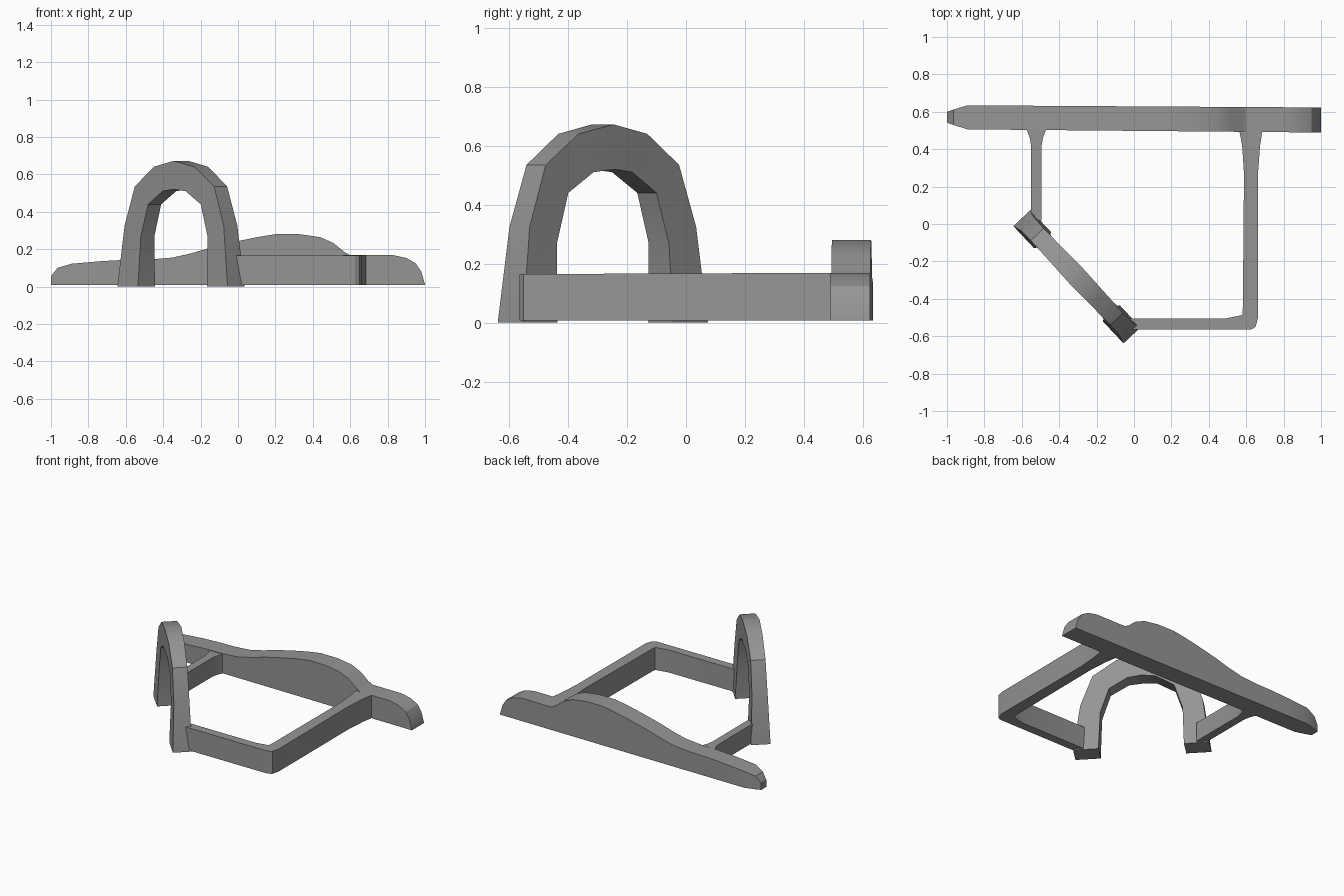
import bpy
import bmesh
import math
from mathutils import Vector

default = bpy.data.objects.get("Cube")
if default:
    bpy.data.objects.remove(default, do_unlink=True)

GREY = (0.3, 0.3, 0.3, 1)
mat = bpy.data.materials.new("plain grey")
mat.use_nodes = True
mat.diffuse_color = GREY
mat.node_tree.nodes["Principled BSDF"].inputs["Base Color"].default_value = GREY

FLOOR = 0.008


def loft(name, rings, angle=25):
    """Skin a row of four-point sections and cap both ends."""
    bm = bmesh.new()
    rows = [[bm.verts.new(p) for p in ring] for ring in rings]
    for a, b in zip(rows, rows[1:]):
        for i in range(4):
            j = (i + 1) % 4
            bm.faces.new((a[i], a[j], b[j], b[i]))
    bm.faces.new(rows[0])
    bm.faces.new(rows[-1])
    bmesh.ops.recalc_face_normals(bm, faces=bm.faces)
    mesh = bpy.data.meshes.new(name)
    bm.to_mesh(mesh)
    bm.free()
    mesh.materials.append(mat)
    obj = bpy.data.objects.new(name, mesh)
    bpy.context.collection.objects.link(obj)
    bpy.ops.object.select_all(action='DESELECT')
    obj.select_set(True)
    bpy.context.view_layer.objects.active = obj
    bpy.ops.object.shade_smooth_by_angle(angle=math.radians(angle))
    return obj


def section(a, b, top):
    """Upright section between two plan points."""
    return [(*a, FLOOR), (*a, top), (*b, top), (*b, FLOOR)]


# Long back wall: x and height of its wavy top edge
crest = [(-1, .055), (-.965, .1), (-.89, .122), (-.73, .136), (-.6, .143),
         (-.47, .145), (-.35, .155), (-.25, .178), (-.14, .21), (0, .243),
         (.1, .264), (.2, .28), (.33, .28), (.44, .264), (.51, .233),
         (.57, .184), (.6, .168), (.7, .168), (.83, .168), (.9, .153),
         (.95, .125), (.98, .08), (1, FLOOR + .002)]
rings = []
for x, top in crest:
    pinch = max(0, -.9 - x) * .35          # pointed end
    front = .507 - .009 * (x + 1) + pinch
    back = .635 - .006 * (x + 1) - pinch
    rings.append(section((x, front), (x, back), top))
loft("back_wall", rings)

# Side wall and front wall, turning a corner and flaring into the back wall
corner_path = [((-.04, -.505), (-.04, -.565), .165),
               ((.49, -.505), (.49, -.565), .165),
               ((.565, -.49), (.625, -.565), .165),
               ((.58, -.485), (.65, -.55), .165),
               ((.582, -.44), (.663, -.5), .165),
               ((.588, .27), (.663, .27), .168),
               ((.578, .42), (.674, .42), .168),
               ((.565, .49), (.685, .49), .168),
               ((.555, .52), (.695, .52), .168)]
loft("corner_wall", [section(*p) for p in corner_path])

# Short link wall behind the arch
link_path = [(.02, .028), (.42, .028), (.46, .035), (.5, .05), (.53, .06)]
loft("link_wall", [section((-.522 - w, y), (-.522 + w, y), .14)
                   for y, w in link_path])

# Diagonal arch: outer offset, outer z, inner offset, inner z, thickness
half = [(.43, 0, .27, 0, .125), (.387, .325, .26, .27, .1),
        (.31, .535, .205, .44, .095), (.16, .64, .09, .51, .1)]
apex = [(0, .672, 0, .52, .108)]
mirrored = [(-so, zo, -si, zi, t) for so, zo, si, zi, t in reversed(half)]
along = Vector((.685, -.729, 0))
across = Vector((.729, .685, 0))
centre = Vector((-.305, -.282, 0))


def arch_point(s, z, off):
    return centre + along * s + across * off + Vector((0, 0, z))


rings = []
for so, zo, si, zi, t in half + apex + mirrored:
    rings.append([arch_point(so, zo, -t / 2), arch_point(so, zo, t / 2),
                  arch_point(si, zi, t / 2), arch_point(si, zi, -t / 2)])
loft("arch", rings)
